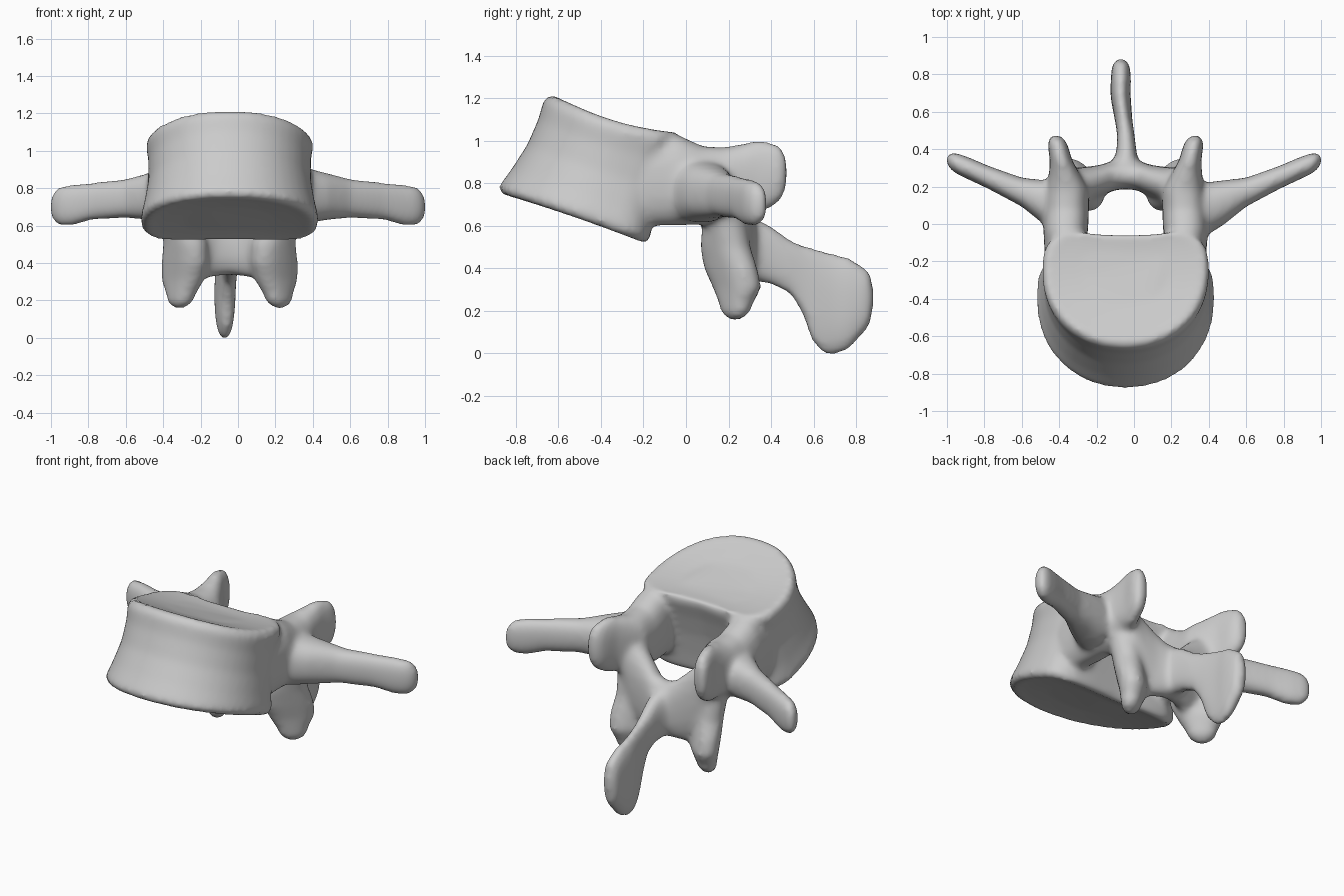
import bpy, bmesh
from math import sin, cos, pi, copysign
from mathutils import Vector

if "Cube" in bpy.data.objects:
    bpy.data.objects.remove(bpy.data.objects["Cube"])

MID = -0.045          # the bone leans slightly off centre
X, Y, Z = (Vector(v) for v in ((1, 0, 0), (0, 1, 0), (0, 0, 1)))
bm = bmesh.new()


def power(v, p):
    return copysign(abs(v) ** p, v)


def loft(rings):
    """Skin a list of equally sized point rings and close both ends."""
    loops = [[bm.verts.new(p) for p in ring] for ring in rings]
    n = len(loops[0])
    for a, b in zip(loops, loops[1:]):
        for i in range(n):
            j = (i + 1) % n
            bm.faces.new((a[i], a[j], b[j], b[i]))
    bm.faces.new(loops[0][::-1])
    bm.faces.new(loops[-1])


def limb(stations, u, v, cap, side=1, mid=MID, n=20):
    """Rounded limb; stations are x, y, z, half size along u, half size along v."""
    st = [(Vector((mid + side * s[0], s[1], s[2])), s[3], s[4]) for s in stations]

    def ring(c, a, b):
        return [c + u * a * power(cos(2 * pi * i / n), 0.85)
                + v * b * power(sin(2 * pi * i / n), 0.85) for i in range(n)]

    def end(last, prev):
        d = (last[0] - prev[0]).normalized() * cap
        return [ring(last[0] + d * sin(t), last[1] * cos(t), last[2] * cos(t))
                for t in (0.5, 0.9, 1.25, 1.45)]

    loft(end(st[0], st[1])[::-1] + [ring(*s) for s in st] + end(st[-1], st[-2]))


# Vertebral body: waisted drum with tilted, sagging ends
def body_ring(t, size, dish=0.0, n=48):
    mix = lambda a, b: a + (b - a) * t
    front, back, half = mix(-0.895, -0.655), mix(-0.13, 0.01), mix(0.48, 0.45)
    z_front, z_back = mix(0.755, 1.23), mix(0.49, 1.035)
    cy = front + (back - front) * 0.62
    pts = []
    for i in range(n):
        c, s = cos(2 * pi * i / n), sin(2 * pi * i / n)
        if s < 0:
            x, y = half * power(c, 0.95), cy + (cy - front) * power(s, 0.95)
        else:
            x, y = half * power(c, 0.65), cy + (back - cy) * power(s, 0.6)
            y -= 0.06 * s * (1 - abs(c))
        x, y = x * size, cy + (y - cy) * size
        f = (y - front) / (back - front)
        sag = mix(0.01, -0.04) * sin(pi * f)
        pts.append((MID + x, y, z_front + (z_back - z_front) * f + sag + dish))
    return pts


loft([body_ring(0, 0.5, 0.02), body_ring(0, 0.8, 0.01), body_ring(0, 0.94),
      body_ring(0.06, 1), body_ring(0.25, 0.965), body_ring(0.5, 0.935),
      body_ring(0.75, 0.95), body_ring(0.92, 0.99), body_ring(1, 0.95),
      body_ring(1, 0.8, -0.005), body_ring(1, 0.5, -0.01)])

for side in (-1, 1):
    # Pedicle running back into the upper joint process
    limb([(0.33, -0.2, 0.80, 0.10, 0.20), (0.32, -0.04, 0.815, 0.12, 0.215),
          (0.315, 0.08, 0.79, 0.12, 0.185), (0.31, 0.18, 0.80, 0.115, 0.17),
          (0.325, 0.26, 0.82, 0.085, 0.165), (0.345, 0.34, 0.83, 0.06, 0.175),
          (0.36, 0.41, 0.84, 0.055, 0.15)], X, Z, 0.07, side)
    # Lower joint process: a blade turned to face outward and forward
    along = Vector((side, 1, 0)).normalized()
    across = Vector((-side, 1, 0)).normalized()
    limb([(0.30, 0.18, 0.78, 0.10, 0.09), (0.26, 0.18, 0.62, 0.11, 0.09),
          (0.235, 0.185, 0.50, 0.135, 0.09), (0.24, 0.21, 0.40, 0.15, 0.085),
          (0.25, 0.24, 0.31, 0.135, 0.08), (0.26, 0.235, 0.23, 0.09, 0.06)],
         along, across, 0.075, side)
    # Lamina sloping down to close the arch behind the canal
    limb([(0.30, 0.19, 0.72, 0.11, 0.17), (0.22, 0.205, 0.58, 0.10, 0.25),
          (0.14, 0.23, 0.535, 0.085, 0.22), (0.06, 0.26, 0.505, 0.08, 0.175),
          (-0.04, 0.27, 0.50, 0.08, 0.16)], Y, Z, 0.03, side)
    # Transverse process
    limb([(0.36, 0.07, 0.76, 0.15, 0.15), (0.48, 0.115, 0.755, 0.125, 0.12),
          (0.60, 0.17, 0.745, 0.104, 0.078), (0.78, 0.25, 0.73, 0.10, 0.062),
          (0.88, 0.295, 0.71, 0.11, 0.06), (0.94, 0.32, 0.705, 0.108, 0.057)],
         Z, Y, 0.072, side, 0)

# Spinous process: y, top, bottom, x shift, half thickness
spine = [(0.24, 0.64, 0.35, 0, 0.09), (0.32, 0.64, 0.34, 0, 0.07),
         (0.40, 0.60, 0.325, 0.005, 0.052), (0.49, 0.535, 0.28, 0, 0.046),
         (0.55, 0.51, 0.18, -0.01, 0.047), (0.59, 0.50, 0.06, -0.015, 0.049),
         (0.64, 0.485, 0.0, -0.022, 0.052), (0.70, 0.47, -0.01, -0.028, 0.054),
         (0.77, 0.45, 0.02, -0.025, 0.054), (0.83, 0.41, 0.09, -0.025, 0.05)]
limb([(x, y, (t + b) / 2, w, (t - b) / 2) for y, t, b, x, w in spine], X, Z, 0.055, n=28)

# Fuse the parts into one smooth bone
bmesh.ops.recalc_face_normals(bm, faces=bm.faces)
mesh = bpy.data.meshes.new("vertebra")
bm.to_mesh(mesh)
bm.free()
bone = bpy.data.objects.new("vertebra", mesh)
bpy.context.collection.objects.link(bone)

grey = bpy.data.materials.new("bone_grey")
grey.use_nodes = True
colour = (0.6, 0.6, 0.6, 1)
grey.diffuse_color = colour
grey.node_tree.nodes["Principled BSDF"].inputs["Base Color"].default_value = colour
mesh.materials.append(grey)
mesh.polygons.foreach_set("use_smooth", [True] * len(mesh.polygons))

fuse = bone.modifiers.new("fuse", "REMESH")
fuse.mode = "VOXEL"
fuse.voxel_size = 0.016
fuse.use_smooth_shade = True
soften = bone.modifiers.new("soften", "SMOOTH")
soften.factor = 0.5
soften.iterations = 14
